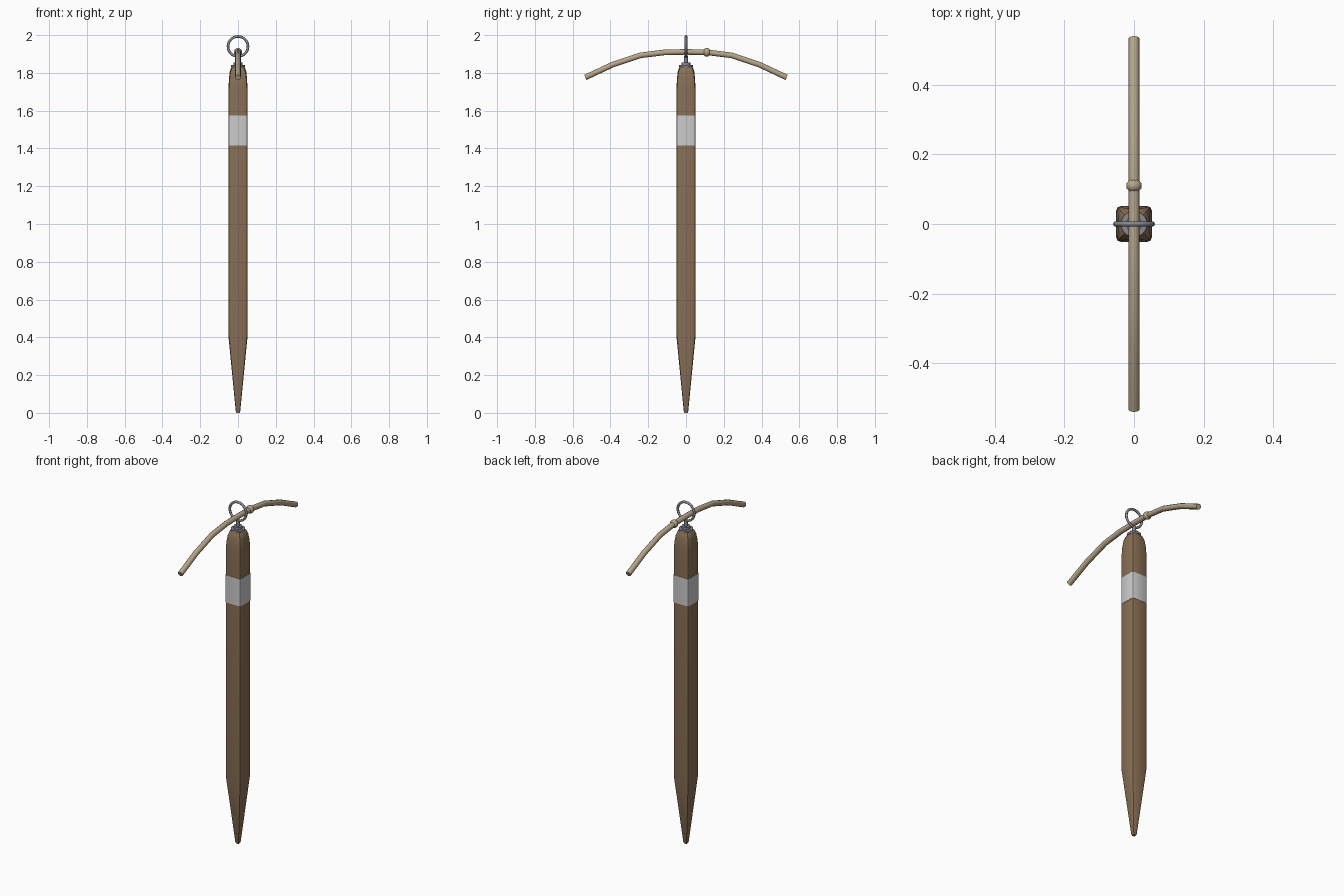
import bpy, bmesh, math
from mathutils import Vector

if "Cube" in bpy.data.objects:
    bpy.data.objects.remove(bpy.data.objects["Cube"])


def material(name, rgb):
    m = bpy.data.materials.new(name)
    m.diffuse_color = (*rgb, 1)
    m.use_nodes = True
    m.node_tree.nodes["Principled BSDF"].inputs["Base Color"].default_value = m.diffuse_color
    return m


WOOD = material("wood", (0.25, 0.16, 0.09))
PAINT = material("white_paint", (0.62, 0.62, 0.6))
METAL = material("metal", (0.24, 0.25, 0.28))
ROPE = material("rope", (0.47, 0.38, 0.25))


def finish(ob, name, mat, angle=30):
    ob.name = name
    ob.data.materials.append(mat)
    bpy.ops.object.select_all(action='DESELECT')
    ob.select_set(True)
    bpy.context.view_layer.objects.active = ob
    bpy.ops.object.shade_smooth_by_angle(angle=math.radians(angle))
    return ob


def skin(name, rings, mat, angle=30):
    """Join equal-sized loops of points into a capped tube."""
    bm = bmesh.new()
    loops = [[bm.verts.new(p) for p in r] for r in rings]
    n = len(loops[0])
    for a, b in zip(loops, loops[1:]):
        for i in range(n):
            j = (i + 1) % n
            bm.faces.new((a[i], a[j], b[j], b[i]))
    bm.faces.new(loops[0][::-1])
    bm.faces.new(loops[-1])
    bmesh.ops.recalc_face_normals(bm, faces=bm.faces)
    me = bpy.data.meshes.new(name)
    bm.to_mesh(me)
    bm.free()
    ob = bpy.data.objects.new(name, me)
    bpy.context.collection.objects.link(ob)
    return finish(ob, name, mat, angle)


def rounded_square(z, half, r):
    pts = []
    for k in range(4):
        for s in range(3):
            a = math.radians(90 * k + 45 * s)
            c = math.radians(90 * k + 45)
            d = (half - r) * math.sqrt(2)
            pts.append((d * math.cos(c) + r * math.cos(a),
                        d * math.sin(c) + r * math.sin(a), z))
    return pts


# Stake: pointed foot, square shaft, rounded head
profile = [(0, 0.009, 0.004), (0.01, 0.012, 0.005), (0.4, 0.05, 0.012),
           (1.72, 0.05, 0.012), (1.77, 0.048, 0.014), (1.805, 0.044, 0.017),
           (1.825, 0.038, 0.018), (1.836, 0.03, 0.018)]
skin("stake", [rounded_square(*p) for p in profile], WOOD)

# Painted band
skin("painted_band", [rounded_square(z, 0.0515, 0.013) for z in (1.415, 1.575)], PAINT)


# Eye bolt: washer, collar, shank and ring
def disc(name, radius, z0, z1, sides=20):
    bpy.ops.mesh.primitive_cylinder_add(vertices=sides, radius=radius, depth=z1 - z0,
                                        location=(0, 0, (z0 + z1) / 2))
    finish(bpy.context.object, name, METAL)


disc("washer", 0.038, 1.83, 1.842)
disc("collar", 0.023, 1.84, 1.856)
disc("shank", 0.01, 1.85, 1.89, 12)
bpy.ops.mesh.primitive_torus_add(major_radius=0.053, minor_radius=0.007, major_segments=28,
                                 minor_segments=10, location=(0, 0, 1.94),
                                 rotation=(math.pi / 2, 0, 0))
finish(bpy.context.object, "eye_ring", METAL, 60)

# Rope: drooping tube threaded through the ring
half_path = [(0.11, 1.909), (0.24, 1.893), (0.39, 1.843), (0.533, 1.776)]
path = [Vector((0, -y, z)) for y, z in half_path[::-1]] + [Vector((0, 0, 1.911))] \
    + [Vector((0, y, z)) for y, z in half_path]
side = Vector((1, 0, 0))
rings = []
for i, p in enumerate(path):
    t = (path[min(i + 1, len(path) - 1)] - path[max(i - 1, 0)]).normalized()
    up = side.cross(t)
    rings.append([p + 0.0155 * (math.cos(a) * side + math.sin(a) * up)
                  for a in (math.tau * k / 10 for k in range(10))])
skin("rope", rings, ROPE, 40)

# Knot
bpy.ops.mesh.primitive_uv_sphere_add(segments=10, ring_count=8, radius=0.023,
                                     location=(0, 0.11, 1.909))
bpy.context.object.scale = (1, 0.9, 1)
finish(bpy.context.object, "knot", ROPE, 50)
